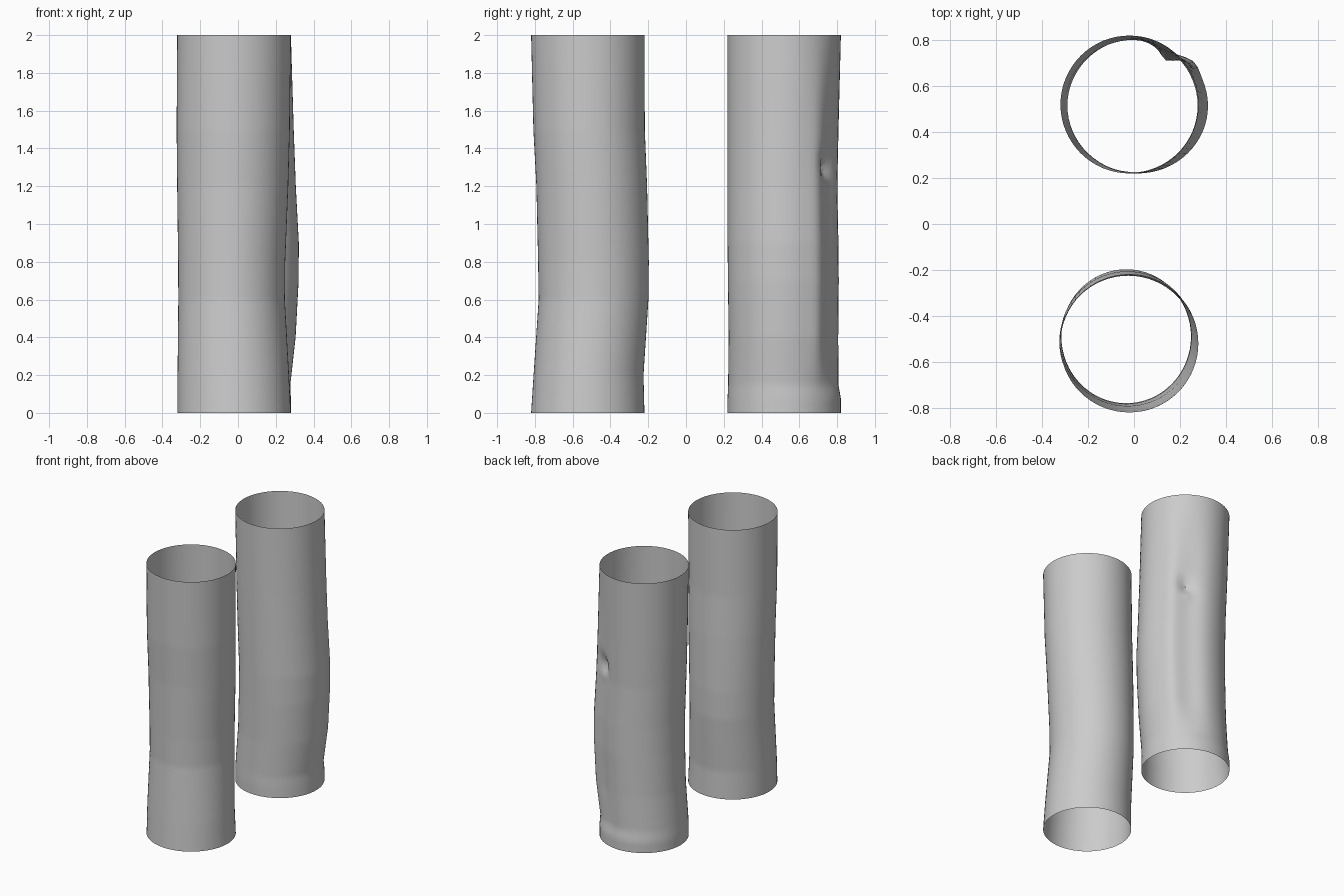
import bpy
import bmesh
from math import sin, cos, pi, radians, exp

SIDES = 64
RINGS = 80
HEIGHT = 2.0

default_cube = bpy.data.objects.get("Cube")
if default_cube:
    bpy.data.objects.remove(default_cube, do_unlink=True)

# Single grey finish
grey = bpy.data.materials.new("plain_grey")
grey.use_nodes = True
grey.diffuse_color = (0.6, 0.6, 0.6, 1)
grey.node_tree.nodes["Principled BSDF"].inputs["Base Color"].default_value = grey.diffuse_color


def sample(profile, z):
    """Interpolate the tube limits (min x, max x, min y, max y) at a height."""
    for low, high in zip(profile, profile[1:]):
        if z <= high[0] + 1e-6:
            t = (z - low[0]) / (high[0] - low[0])
            return [a + (b - a) * t for a, b in zip(low[1:], high[1:])]
    return profile[-1][1:]


def bell(value, centre, width):
    return exp(-((value - centre) / width) ** 2)


def no_dent(angle, z):
    return 0


def crushed_corner(angle, z):
    """Long shallow flat, a ridge beside it and one sharp notch."""
    a = angle * 180 / pi
    fade = min(1, max(0, z - 0.1) / 0.3) * min(1, max(0, 2 - z) / 0.8)
    flat = -0.024 * bell(a, 62, 16) * fade
    ridge = 0.012 * bell(a, 38, 9) * fade
    notch = -0.035 * bell(a, 58 - (z - 1.27) * 70, 9) * bell(z, 1.29, 0.07)
    lump = 0.018 * bell(a, 60, 6) * bell(z, 1.23, 0.04)
    return flat + ridge + notch + lump


def make_tube(name, profile, dent):
    bm = bmesh.new()
    rings = []
    for r in range(RINGS + 1):
        z = HEIGHT * r / RINGS
        x0, x1, y0, y1 = sample(profile, z)
        ring = []
        for s in range(SIDES):
            angle = 2 * pi * s / SIDES
            push = dent(angle, z)
            x = (x0 + x1) / 2 + ((x1 - x0) / 2 + push) * cos(angle)
            y = (y0 + y1) / 2 + ((y1 - y0) / 2 + push) * sin(angle)
            ring.append(bm.verts.new((x, y, z)))
        rings.append(ring)
    for low, high in zip(rings, rings[1:]):
        for s in range(SIDES):
            n = (s + 1) % SIDES
            bm.faces.new((low[s], low[n], high[n], high[s]))
    mesh = bpy.data.meshes.new(name)
    bm.to_mesh(mesh)
    bm.free()
    mesh.materials.append(grey)
    tube = bpy.data.objects.new(name, mesh)
    bpy.context.collection.objects.link(tube)
    bpy.ops.object.select_all(action="DESELECT")
    tube.select_set(True)
    bpy.context.view_layer.objects.active = tube
    bpy.ops.object.shade_smooth_by_angle(angle=radians(40))


# Front tube, gently bent inward
make_tube("front_tube", [
    (0.0, -0.32, 0.28, -0.82, -0.22),
    (0.2, -0.32, 0.27, -0.807, -0.225),
    (0.6, -0.316, 0.248, -0.78, -0.199),
    (0.8, -0.317, 0.25, -0.783, -0.197),
    (1.2, -0.322, 0.266, -0.792, -0.206),
    (1.5, -0.325, 0.274, -0.808, -0.218),
    (2.0, -0.322, 0.28, -0.82, -0.22),
], no_dent)

# Back tube, bowed sideways with a crushed corner
make_tube("back_tube", [
    (0.0, -0.32, 0.28, 0.22, 0.82),
    (0.075, -0.32, 0.28, 0.22, 0.82),
    (0.15, -0.315, 0.277, 0.223, 0.807),
    (0.4, -0.298, 0.305, 0.226, 0.807),
    (0.7, -0.29, 0.321, 0.222, 0.81),
    (0.9, -0.29, 0.322, 0.22, 0.808),
    (1.2, -0.3, 0.306, 0.22, 0.802),
    (1.5, -0.31, 0.295, 0.22, 0.808),
    (2.0, -0.32, 0.28, 0.22, 0.82),
], crushed_corner)
